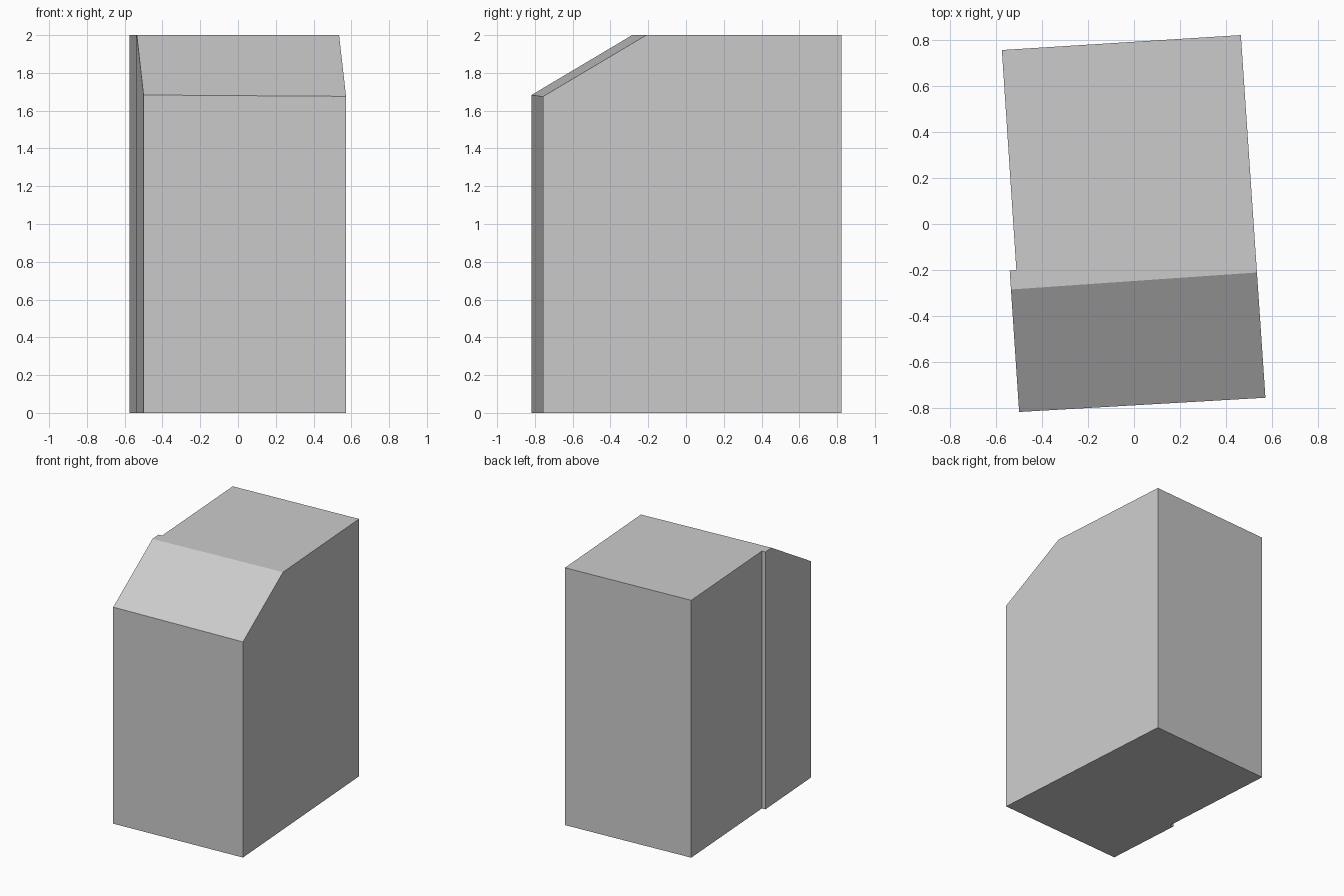
import bpy, bmesh
from mathutils import Vector

if "Cube" in bpy.data.objects:
    bpy.data.objects.remove(bpy.data.objects["Cube"])

# Single flat colour
grey = bpy.data.materials.new("plain grey")
grey.diffuse_color = (0.6, 0.6, 0.6, 1)
grey.use_nodes = True
grey.node_tree.nodes["Principled BSDF"].inputs["Base Color"].default_value = grey.diffuse_color

# Slightly rotated footprint with a small step on the left side
footprint = [(-0.5, -0.818), (0.572, -0.756), (0.465, 0.822),
             (-0.575, 0.757), (-0.512, -0.2), (-0.541, -0.203)]

bm = bmesh.new()
base = bm.faces.new([bm.verts.new((x, y, 0)) for x, y in footprint])
top = bmesh.ops.extrude_face_region(bm, geom=[base])["geom"]
bmesh.ops.translate(bm, vec=(0, 0, 2),
                    verts=[g for g in top if isinstance(g, bmesh.types.BMVert)])

# Sloping cut across the upper front edge
a, b, c = Vector((-0.535, -0.285, 2)), Vector((0.535, -0.211, 2)), Vector((-0.5, -0.818, 1.683))
normal = (b - a).cross(c - a).normalized()
if normal.z < 0:
    normal.negate()
cut = bmesh.ops.bisect_plane(bm, geom=bm.verts[:] + bm.edges[:] + bm.faces[:],
                             plane_co=a, plane_no=normal, clear_outer=True)
bmesh.ops.holes_fill(bm, edges=[e for e in bm.edges if e.is_boundary], sides=0)
bmesh.ops.recalc_face_normals(bm, faces=bm.faces)

# Block body
mesh = bpy.data.meshes.new("sloped_block")
bm.to_mesh(mesh)
bm.free()
mesh.materials.append(grey)
bpy.context.collection.objects.link(bpy.data.objects.new("sloped_block", mesh))
